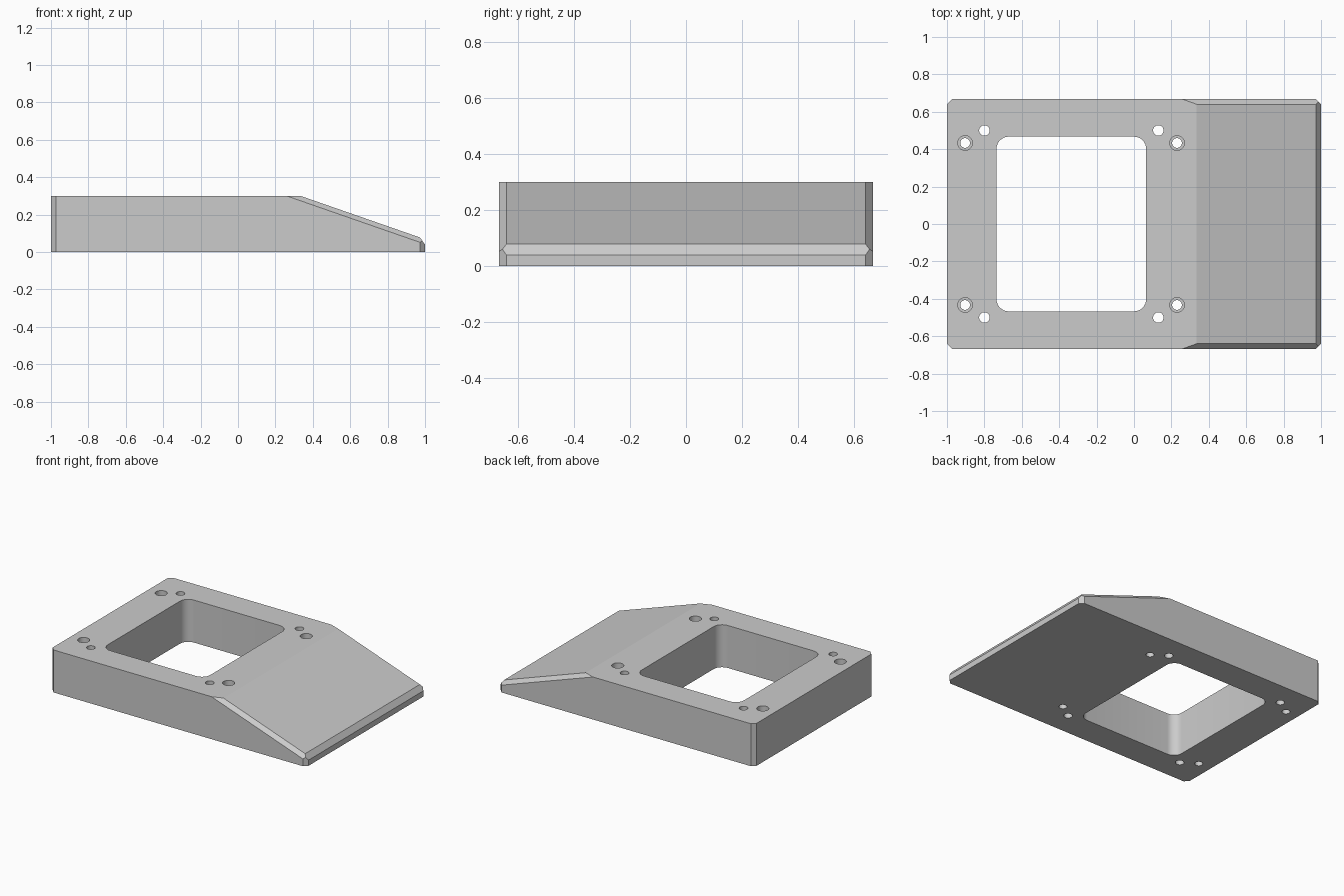
import bpy
import bmesh
from math import cos, sin, pi
from mathutils import Vector

default = bpy.data.objects.get("Cube")
if default:
    bpy.data.objects.remove(default, do_unlink=True)

HALF_X, HALF_Y, HEIGHT = 1.0, 0.667, 0.3
CHAMFER = 0.027

grey = bpy.data.materials.new("plain grey")
grey.use_nodes = True
grey.diffuse_color = (0.6, 0.6, 0.6, 1)
grey.node_tree.nodes["Principled BSDF"].inputs["Base Color"].default_value = (0.6, 0.6, 0.6, 1)


def make_object(name, bm):
    bmesh.ops.recalc_face_normals(bm, faces=bm.faces[:])
    mesh = bpy.data.meshes.new(name)
    bm.to_mesh(mesh)
    bm.free()
    obj = bpy.data.objects.new(name, mesh)
    bpy.context.collection.objects.link(obj)
    mesh.materials.append(grey)
    return obj


def prism(name, outline, z0, z1):
    bm = bmesh.new()
    base = bm.faces.new([bm.verts.new((x, y, z0)) for x, y in outline])
    top = bmesh.ops.extrude_face_region(bm, geom=[base])["geom"]
    verts = [v for v in top if isinstance(v, bmesh.types.BMVert)]
    bmesh.ops.translate(bm, verts=verts, vec=(0, 0, z1 - z0))
    return make_object(name, bm)


def arc(cx, cy, r, start, sweep, steps):
    return [(cx + r * cos(start + sweep * i / steps),
             cy + r * sin(start + sweep * i / steps)) for i in range(steps + 1)]


def slice_off(bm, point, normal):
    bmesh.ops.bisect_plane(bm, geom=bm.verts[:] + bm.edges[:] + bm.faces[:], dist=1e-5,
                           plane_co=point, plane_no=normal, clear_outer=True)
    bmesh.ops.holes_fill(bm, edges=[e for e in bm.edges if e.is_boundary], sides=0)


def cut(target, cutter):
    cutter.hide_render = True
    mod = target.modifiers.new("cut", 'BOOLEAN')
    mod.operation = 'DIFFERENCE'
    mod.solver = 'EXACT'
    mod.object = cutter
    bpy.context.view_layer.objects.active = target
    bpy.ops.object.modifier_apply(modifier=mod.name)
    bpy.data.objects.remove(cutter, do_unlink=True)


# Wedge block: a box with planes sliced off
bm = bmesh.new()
bmesh.ops.create_cube(bm, size=1)
bmesh.ops.scale(bm, vec=(2 * HALF_X, 2 * HALF_Y, HEIGHT), verts=bm.verts[:])
bmesh.ops.translate(bm, vec=(0, 0, HEIGHT / 2), verts=bm.verts[:])

# Bevelled upright corners
for sx in (-1, 1):
    for sy in (-1, 1):
        slice_off(bm, (sx * HALF_X, sy * (HALF_Y - CHAMFER), 0), (sx, sy, 0))

# Ramp, its bevelled side edges and its front lip
ramp_top = Vector((0.335, 0, HEIGHT))
ramp_end = Vector((0.973, 0, 0.078))
ramp = ramp_end - ramp_top
slice_off(bm, ramp_top, (-ramp.z, 0, ramp.x))
for sy in (-1, 1):
    inner = Vector((ramp_top.x, sy * (HALF_Y - CHAMFER), HEIGHT))
    outer = Vector((0.26, sy * HALF_Y, HEIGHT))
    normal = ramp.cross(outer - inner)
    slice_off(bm, inner, normal if normal.z > 0 else -normal)
lip = Vector((HALF_X, 0, 0.04)) - ramp_end
slice_off(bm, ramp_end, (-lip.z, 0, lip.x))
body = make_object("wedge_base", bm)

# Rounded rectangular opening
x0, x1, y1, r = -0.735, 0.065, 0.467, 0.065
corners = [(x1 - r, y1 - r), (x0 + r, y1 - r), (x0 + r, r - y1), (x1 - r, r - y1)]
outline = []
for i, (cx, cy) in enumerate(corners):
    outline += arc(cx, cy, r, i * pi / 2, pi / 2, 8)
cut(body, prism("opening_cutter", outline, -0.1, HEIGHT + 0.1))


# Screw holes: plain ones, and counterbored ones
def hole(x, y, radius, bottom):
    circle = arc(x, y, radius, 0, 2 * pi, 32)[:-1]
    cut(body, prism("hole_cutter", circle, bottom, HEIGHT + 0.1))


for sy in (-1, 1):
    for x in (-0.8, 0.13):
        hole(x, sy * 0.5, 0.028, -0.1)
    for x in (-0.903, 0.23):
        hole(x, sy * 0.433, 0.026, -0.1)
        hole(x, sy * 0.433, 0.039, HEIGHT / 2)

# Smooth only the hole walls and opening corners
bpy.ops.object.select_all(action='DESELECT')
body.select_set(True)
bpy.context.view_layer.objects.active = body
bpy.ops.object.shade_smooth_by_angle(angle=pi / 10)
